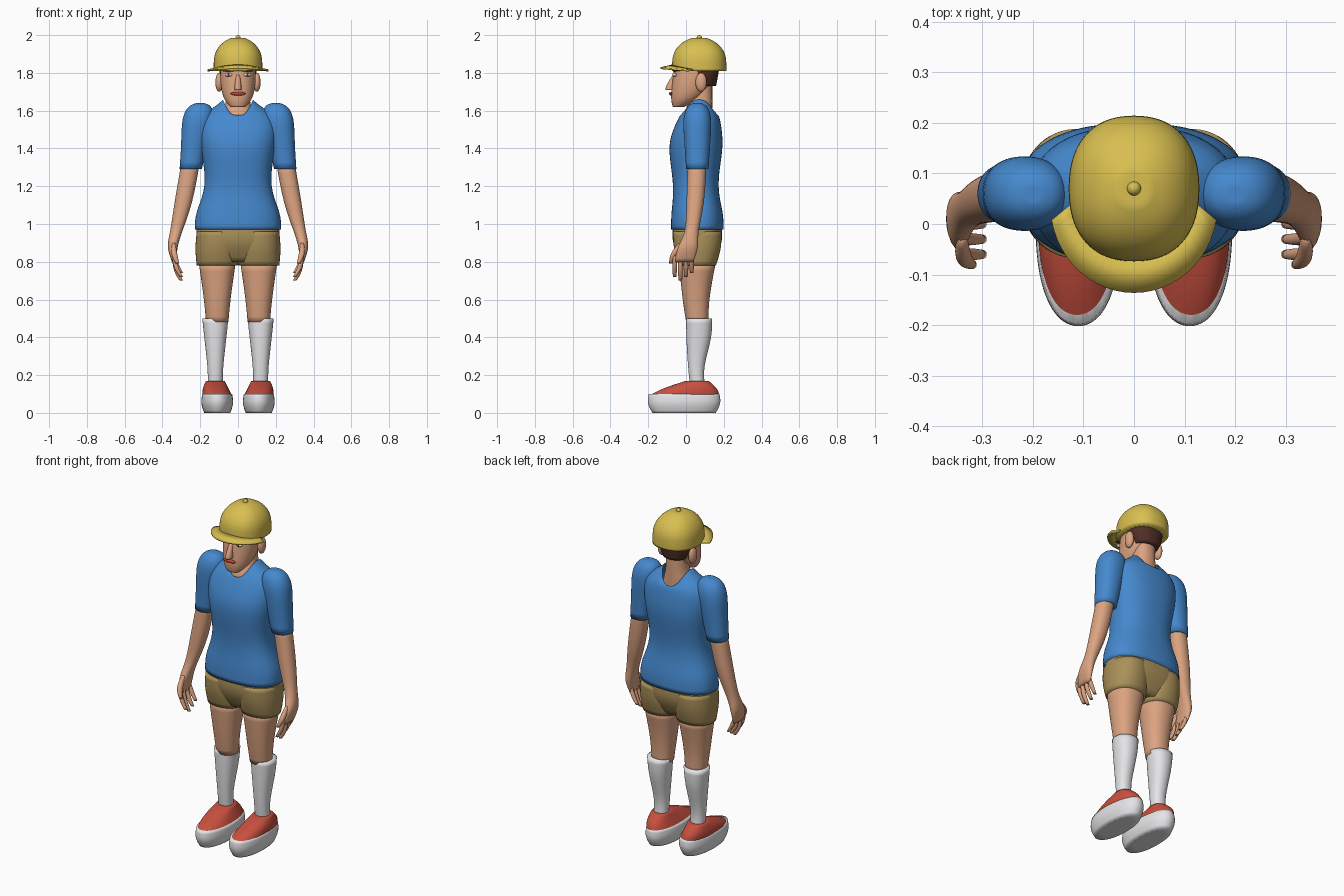
import bpy, bmesh
from math import sin, cos, pi, radians
from mathutils import Matrix, Vector

default_cube = bpy.data.objects.get("Cube")
if default_cube:
    bpy.data.objects.remove(default_cube)


def material(name, red_part, green_part, blue_part):
    colour = (red_part, green_part, blue_part, 1)
    result = bpy.data.materials.new(name)
    result.use_nodes = True
    result.diffuse_color = colour
    shader = result.node_tree.nodes["Principled BSDF"]
    shader.inputs["Base Color"].default_value = colour
    shader.inputs["Roughness"].default_value = 0.8
    return result


skin = material("skin", 0.72, 0.37, 0.22)
blue = material("shirt_blue", 0.06, 0.25, 0.62)
yellow = material("cap_yellow", 0.69, 0.52, 0.08)
khaki = material("shorts_khaki", 0.4, 0.28, 0.1)
white = material("white", 0.8, 0.8, 0.82)
red = material("shoe_red", 0.58, 0.08, 0.05)
brown = material("hair_brown", 0.08, 0.03, 0.02)
lip_red = material("lip_red", 0.5, 0.06, 0.04)


def finish(name, bm, mat, mirror=False, smooth_levels=0):
    """Turn the mesh data into a smooth object, mirrored if it is one of a pair."""
    bmesh.ops.recalc_face_normals(bm, faces=bm.faces)
    for face in bm.faces:
        face.smooth = True
    mesh = bpy.data.meshes.new(name)
    bm.to_mesh(mesh)
    bm.free()
    mesh.materials.append(mat)
    obj = bpy.data.objects.new(name, mesh)
    bpy.context.collection.objects.link(obj)
    if mirror:
        obj.modifiers.new("Mirror", "MIRROR").use_mirror_merge = False
    if smooth_levels:
        subdivision = obj.modifiers.new("Subdivision", "SUBSURF")
        subdivision.levels = subdivision.render_levels = smooth_levels
    return obj


def ring(z, wide, deep=None, x=0, y=.06, lift=0):
    """One level cross-section: height, half sizes, centre and raised sides."""
    return Vector((x, y, z)), wide, deep or wide, lift


def loft(name, mat, rings, mirror=False, sides=20, square=2.2, open_top=False):
    """Join the rings into a smooth skin with crisp ends."""
    def rounded(value):
        return (1 if value >= 0 else -1) * abs(value) ** (2 / square)

    bm = bmesh.new()
    crease = bm.edges.layers.float.new("crease_edge")
    angles = [2 * pi * i / sides for i in range(sides)]
    loops = []
    for centre, wide, deep, lift in rings:
        loops.append([bm.verts.new(centre + Vector((
            wide * rounded(cos(a)), deep * rounded(sin(a)), lift * cos(a) ** 2)))
            for a in angles])
    for low, high in zip(loops, loops[1:]):
        for i in range(sides):
            bm.faces.new((low[i - 1], low[i], high[i], high[i - 1]))
    ends = [loops[0]] if open_top else [loops[0], loops[-1]]
    for loop in ends:
        for edge in bm.faces.new(loop).edges:
            edge[crease] = 1
    return finish(name, bm, mat, mirror, smooth_levels=2)


def blob(name, mat, centre, radii, mirror=False):
    bm = bmesh.new()
    shape = Matrix.Translation(Vector(centre)) @ Matrix.Diagonal((*radii, 1))
    bmesh.ops.create_uvsphere(bm, u_segments=16, v_segments=10, radius=1, matrix=shape)
    return finish(name, bm, mat, mirror)


# Shoes, socks and legs
loft("shoe_soles", white, [
    ring(z=0, wide=.07, deep=.17, x=.11, y=-.01),
    ring(z=.05, wide=.09, deep=.2, x=.11, y=-.01),
    ring(z=.1, wide=.08, deep=.19, x=.11, y=-.01)], mirror=True)
loft("shoe_uppers", red, [
    ring(z=.09, wide=.08, deep=.19, x=.11, y=-.01),
    ring(z=.13, wide=.07, deep=.15, x=.12, y=.02),
    ring(z=.17, wide=.05, deep=.06, x=.12)], mirror=True)
loft("socks", white, [
    ring(z=.15, wide=.04, x=.12),
    ring(z=.24, wide=.04, x=.12, y=.05),
    ring(z=.4, wide=.06, deep=.07, x=.12, y=.07),
    ring(z=.5, wide=.07, x=.12, y=.07)], mirror=True)
loft("legs", skin, [
    ring(z=.48, wide=.06, x=.11),
    ring(z=.6, wide=.07, x=.11, y=.05),
    ring(z=.8, wide=.1, x=.11)], mirror=True)

# Shorts: two legs joined by the hips
loft("shorts_legs", khaki, [
    ring(z=.78, wide=.11, deep=.1, x=.11),
    ring(z=.87, wide=.12, deep=.13, x=.11),
    ring(z=.96, wide=.11, deep=.13, x=.11)], mirror=True)
loft("shorts_hips", khaki, [
    ring(z=.8, wide=.17, deep=.08),
    ring(z=.9, wide=.23, deep=.14),
    ring(z=.99, wide=.22, deep=.13)], square=2.5)

# Shirt body with an open neckline raised at the sides, and sleeves
loft("shirt_body", blue, [
    ring(z=.97, wide=.23, deep=.14),
    ring(z=1.06, wide=.23, deep=.14),
    ring(z=1.2, wide=.16, deep=.11, y=.05),
    ring(z=1.4, wide=.2, deep=.15, y=.05),
    ring(z=1.5, wide=.21, deep=.13),
    ring(z=1.56, wide=.19, deep=.11, y=.07, lift=.02),
    ring(z=1.58, wide=.11, deep=.1, y=.07, lift=.05),
    ring(z=1.57, wide=.08, deep=.09, y=.07, lift=.09)],
    sides=28, square=2.4, open_top=True)
loft("sleeves", blue, [
    ring(z=1.29, wide=.06, x=.25),
    ring(z=1.44, wide=.07, x=.23),
    ring(z=1.57, wide=.09, deep=.08, x=.21),
    ring(z=1.63, wide=.06, deep=.05, x=.2),
    ring(z=1.64, wide=.02, x=.2)], mirror=True)

# Arms and hands
loft("arms", skin, [
    ring(z=1.33, wide=.05, x=.25),
    ring(z=1.1, wide=.05, x=.29, y=.05),
    ring(z=.95, wide=.03, x=.33, y=.03),
    ring(z=.88, wide=.03, deep=.06, x=.35, y=.01),
    ring(z=.8, wide=.01, deep=.05, x=.34, y=-.01)], mirror=True, sides=16)
for place, finger in enumerate(("little", "ring", "middle", "index")):
    across = .03 - .03 * place
    tip = .7 + .02 * abs(place - 2)
    loft(finger + "_fingers", skin, [
        ring(z=.83, wide=.01, x=.34, y=across),
        ring(z=tip + .05, wide=.015, x=.33, y=across),
        ring(z=tip, wide=.01, x=.3, y=across)], mirror=True, sides=8)
loft("thumbs", skin, [
    ring(z=.9, wide=.01, deep=.02, x=.34, y=-.02),
    ring(z=.84, wide=.02, x=.34, y=-.07),
    ring(z=.79, wide=.01, x=.32, y=-.08)], mirror=True, sides=8)

# Neck, head, hair and ears
loft("neck", skin, [
    ring(z=1.5, wide=.1, deep=.08),
    ring(z=1.58, wide=.09, deep=.08),
    ring(z=1.64, wide=.06, y=.08),
    ring(z=1.75, wide=.06, y=.08)])
loft("head", skin, [
    ring(z=1.62, wide=.04, deep=.03, y=-.04),
    ring(z=1.65, wide=.07, y=-.01),
    ring(z=1.7, wide=.09, deep=.1, y=.02),
    ring(z=1.8, wide=.1, deep=.12, y=.05),
    ring(z=1.9, wide=.08, deep=.1, y=.05)])
loft("hair", brown, [
    ring(z=1.73, wide=.07, deep=.06, y=.1),
    ring(z=1.78, wide=.1, deep=.08, y=.09),
    ring(z=1.84, wide=.1, deep=.09, y=.09)])
blob("ears", skin, centre=(.1, .08, 1.75), radii=(.02, .03, .05), mirror=True)

# Face
loft("nose", skin, [
    ring(z=1.71, wide=.02, deep=.03, y=-.08),
    ring(z=1.73, wide=.02, deep=.03, y=-.08),
    ring(z=1.79, wide=.01, y=-.06)], sides=10)
blob("lips", lip_red, centre=(0, -.08, 1.69), radii=(.04, .01, .01))
blob("eye_whites", white, centre=(.05, -.06, 1.79), radii=(.02, .01, .01), mirror=True)
blob("eye_irises", brown, centre=(.05, -.067, 1.79), radii=(.007, .005, .008), mirror=True)
blob("eyebrows", brown, centre=(.05, -.06, 1.81), radii=(.03, .01, .004), mirror=True)

# Cap: domed crown, button and curved brim
crown = [ring(z=1.81, wide=.13, deep=.145, y=.07)]
for step in range(6):
    rise = radians(15 * step)
    crown.append(ring(z=1.86 + .13 * sin(rise), wide=.13 * cos(rise),
                      deep=.145 * cos(rise), y=.07))
loft("cap_crown", yellow, crown, sides=28, square=2.3)
blob("cap_button", yellow, centre=(0, .07, 1.985), radii=(.014, .014, .015))

bm = bmesh.new()
previous = None
for step in range(25):
    angle = pi * (.06 + .88 * step / 24)
    side, front = cos(angle), sin(angle)
    inner = bm.verts.new((.12 * side, .07 - .14 * front, 1.81 + .03 * front))
    outer = bm.verts.new((.165 * side, .04 - .175 * front, 1.81 + .015 * front))
    if previous:
        bm.faces.new((*previous, outer, inner))
    previous = inner, outer
brim = finish("cap_brim", bm, yellow)
thickness = brim.modifiers.new("Thickness", "SOLIDIFY")
thickness.thickness = .01
thickness.offset = 0
